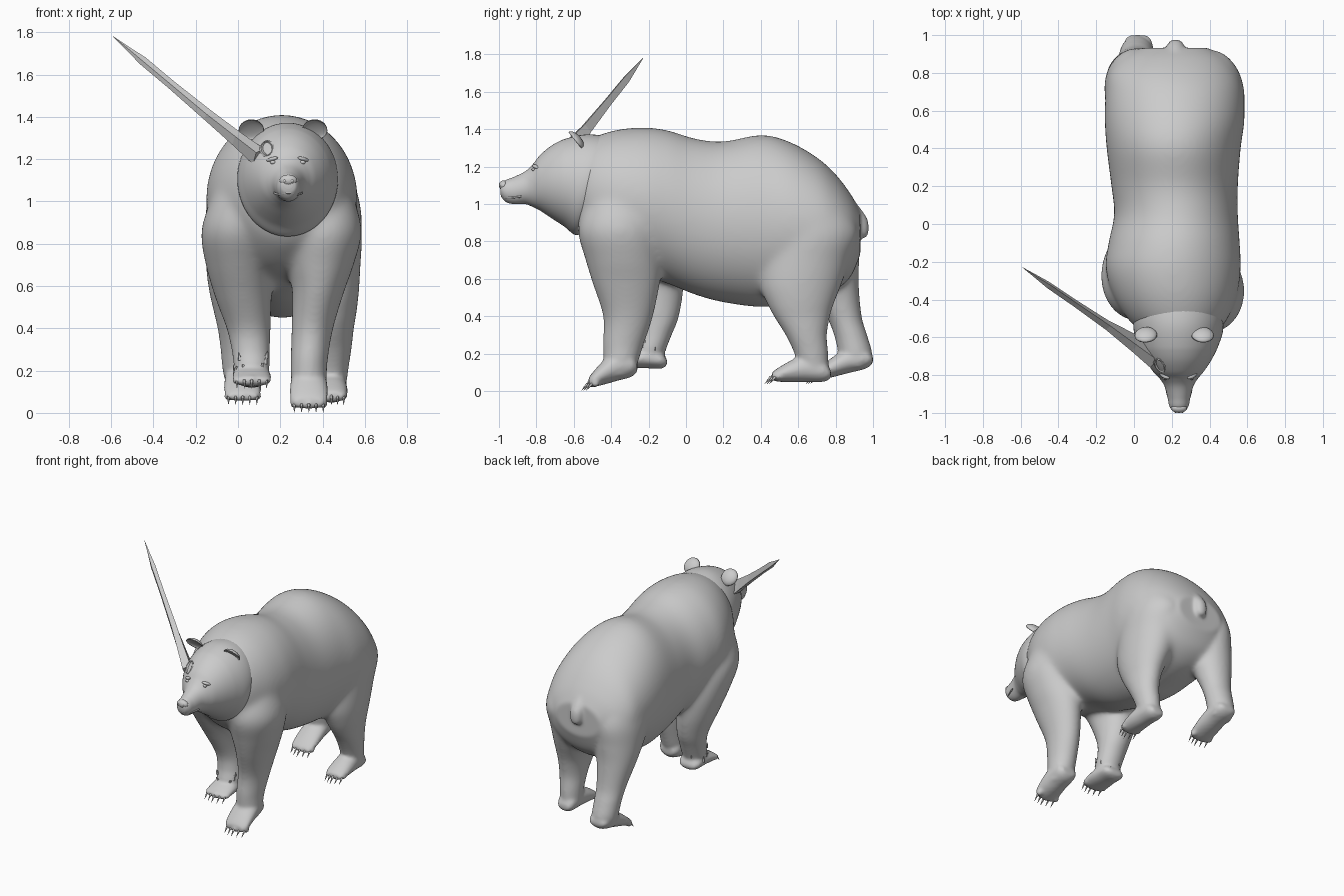
import bpy, bmesh, math, random
from mathutils import Vector, Matrix

if "Cube" in bpy.data.objects:
    bpy.data.objects.remove(bpy.data.objects["Cube"])

random.seed(4)
SIDES = 56


def smooth_steps(rows, steps=7):
    """Catmull-Rom interpolation of ring parameters."""
    out = []
    for i in range(len(rows) - 1):
        p = [rows[max(0, min(len(rows) - 1, i + k))] for k in (-1, 0, 1, 2)]
        for s in range(steps):
            t = s / steps
            out.append([0.5 * (2 * b + (c - a) * t + (2 * a - 5 * b + 4 * c - d) * t * t
                               + (3 * b - a - 3 * c + d) * t ** 3) for a, b, c, d in zip(*p)])
    return out + [list(rows[-1])]


def skin(bm, rings):
    loops = [[bm.verts.new(c) for c in ring] for ring in rings]
    for a, b in zip(loops, loops[1:]):
        for i in range(len(a)):
            j = (i + 1) % len(a)
            bm.faces.new((a[i], a[j], b[j], b[i]))
    bm.faces.new(loops[0])
    bm.faces.new(loops[-1])
    bmesh.ops.recalc_face_normals(bm, faces=bm.faces)


ANG = [2 * math.pi * i / SIDES for i in range(SIDES)]


def loft_y(bm, rows):
    """rows: y, z bottom, z top, x left, x right"""
    skin(bm, [[((l + r) / 2 + (r - l) / 2 * math.cos(a), y, (b + t) / 2 + (t - b) / 2 * math.sin(a))
               for a in ANG] for y, b, t, l, r in smooth_steps(rows)])


def loft_z(bm, rows):
    """rows: z, x centre, y centre, x radius, y radius"""
    skin(bm, [[(x + rx * math.cos(a), y + ry * math.sin(a), z) for a in ANG]
              for z, x, y, rx, ry in smooth_steps(rows)])


def finish(name, bm, smooth=True):
    me = bpy.data.meshes.new(name)
    bm.to_mesh(me)
    bm.free()
    ob = bpy.data.objects.new(name, me)
    bpy.context.collection.objects.link(ob)
    for p in me.polygons:
        p.use_smooth = smooth
    return ob


def ball(name, loc, size, tilt=(0, 0, 0), cup=False):
    bm = bmesh.new()
    bmesh.ops.create_uvsphere(bm, u_segments=20, v_segments=12, radius=1)
    for v in bm.verts:
        if cup and v.co.y < 0:
            v.co.y *= -0.45
        v.co = Vector([c * s for c, s in zip(v.co, size)])
    ob = finish(name, bm)
    ob.location, ob.rotation_euler = loc, tilt
    return ob


def spike(bm, a, b, r, n=8):
    a, b = Vector(a), Vector(b)
    d = b - a
    m = Matrix.Translation((a + b) / 2) @ d.to_track_quat('Z', 'Y').to_matrix().to_4x4()
    bmesh.ops.create_cone(bm, cap_ends=True, segments=n, radius1=r, radius2=r * 0.06,
                          depth=d.length, matrix=m)


# Torso
body = bmesh.new()
loft_y(body, [(-.60, .88, 1.22, .10, .38), (-.54, .79, 1.33, .0, .47), (-.40, .68, 1.39, -.10, .54),
              (-.24, .62, 1.41, -.15, .565), (-.10, .575, 1.395, -.135, .56), (.05, .515, 1.35, -.105, .55),
              (.20, .475, 1.335, -.12, .55), (.40, .45, 1.37, -.145, .565), (.55, .47, 1.335, -.155, .585),
              (.70, .50, 1.25, -.15, .58), (.80, .54, 1.16, -.135, .55), (.88, .61, 1.055, -.07, .49),
              (.932, .73, .96, .04, .39)])

# Legs
loft_z(body, [(1.25, .31, -.33, .09, .1), (1.1, .36, -.34, .15, .165), (.98, .39, -.35, .17, .2),
              (.85, .40, -.355, .185, .222), (.7, .39, -.335, .158, .203), (.58, .38, -.32, .125, .182),
              (.4, .352, -.31, .098, .133), (.25, .337, -.335, .087, .108), (.15, .335, -.35, .083, .09),
              (.08, .335, -.37, .07, .07)])
loft_z(body, [(1.25, .11, -.33, .09, .1), (1.1, .06, -.32, .15, .165), (.98, .03, -.31, .17, .2),
              (.85, .01, -.28, .185, .222), (.7, .01, -.22, .163, .203), (.55, .025, -.175, .135, .162),
              (.4, .05, -.15, .104, .112), (.3, .06, -.165, .09, .088), (.22, .065, -.19, .084, .082),
              (.15, .065, -.2, .07, .07)])
loft_z(body, [(1.12, .36, .62, .13, .13), (1.0, .39, .65, .165, .2), (.85, .405, .67, .18, .25),
              (.7, .41, .635, .17, .24), (.57, .425, .612, .147, .22), (.47, .442, .612, .118, .18),
              (.4, .448, .62, .1, .15), (.3, .45, .643, .086, .11), (.2, .445, .67, .076, .09),
              (.1, .44, .685, .068, .078)])
loft_z(body, [(1.12, .08, .62, .13, .13), (1.0, .04, .66, .165, .2), (.85, .02, .7, .175, .225),
              (.7, .01, .745, .163, .18), (.57, .0, .79, .137, .133), (.4, .005, .845, .102, .094),
              (.3, .01, .88, .092, .088), (.2, .015, .905, .087, .09), (.13, .02, .9, .075, .075)])

# Tail
loft_z(body, [(.82, .22, .945, .02, .018), (.85, .22, .94, .042, .036), (.92, .22, .925, .048, .045),
              (1.0, .22, .87, .05, .045)])

# Paws and claws
claws = bmesh.new()
for x, w, toe, heel, zt, zh, h in ((.335, .09, -.52, -.26, .012, .085, .15), (.065, .092, -.36, -.10, .125, .12, .10),
                                   (.442, .076, .46, .775, .048, .05, .13), (.022, .088, .68, 1.0, .048, .13, .12)):
    rows = []
    for t, lift, hf, wf in ((0, .012, .40, .75), (.1, .002, .58, .97), (.35, 0, .92, 1), (.6, 0, 1.1, .95),
                            (.88, 0, .9, .85), (1, .02, .45, .55)):
        b = zt + (zh - zt) * t
        rows.append((toe + (heel - toe) * t, b + lift, b + h * hf, x - w * wf, x + w * wf))
    loft_y(body, rows)
    for i in range(-2, 3):
        cx, back = x + i * w * .38, abs(i) * .012
        bmesh.ops.create_uvsphere(body, u_segments=12, v_segments=8, radius=w * .25,
                                  matrix=Matrix.Translation((cx, toe + .012 + back, zt + .03)))
        spike(claws, (cx, toe + .01 + back, zt + .036), (cx, toe - .028 + back, zt + .012), .010)
        spike(claws, (cx, toe - .006 + back, zt + .028), (cx, toe - .04 + back, zt - .010), .008)
finish("claws", claws)

# Fuse the lofts into one skin, then soften the upper part more than the paws
source = finish("skin_source", body)
rm = source.modifiers.new("blend", 'REMESH')
rm.mode, rm.voxel_size, rm.use_smooth_shade = 'VOXEL', .011, True
fused = bpy.data.meshes.new_from_object(source.evaluated_get(bpy.context.evaluated_depsgraph_get()))
bpy.data.objects.remove(source)
trunk = bpy.data.objects.new("body_and_legs", fused)
bpy.context.collection.objects.link(trunk)
group = trunk.vertex_groups.new(name="upper")
for v in fused.vertices:
    weight = max(0, min(1, (v.co.z - .35) / .25)) * max(0, min(1, (.93 - v.co.y) / .08))
    group.add([v.index], weight, 'REPLACE')
for label, count in (("soften", 6), ("soften_upper", 45)):
    sm = trunk.modifiers.new(label, 'SMOOTH')
    sm.factor, sm.iterations = .5, count
sm.vertex_group = "upper"

# Head
head = bmesh.new()
loft_y(head, [(-.42, 1.02, 1.33, .10, .38), (-.46, .93, 1.355, .03, .44), (-.52, .86, 1.37, .0, .47),
              (-.58, .835, 1.37, .0, .47), (-.65, .88, 1.348, .025, .445), (-.72, .925, 1.312, .06, .41),
              (-.78, .965, 1.262, .10, .37), (-.82, .985, 1.212, .137, .337), (-.86, 1.0, 1.175, .162, .314),
              (-.92, 1.0, 1.145, .178, .298), (-.96, 1.01, 1.13, .186, .29), (-.985, 1.035, 1.115, .20, .276),
              (-.993, 1.06, 1.10, .215, .26)])
# shear the collar so its top sits further back than its chin side
for v in head.verts:
    if v.co.y > -.66:
        v.co.y += (v.co.y + .66) / .2 * .05 * (v.co.z - 1.0) / .3
finish("head", head)

# Face: nose, eyes, brows, ears
ball("nose", (.238, -.975, 1.1), (.042, .025, .027))
for side in (-1, 1):
    ball("eye", (.235 + side * .07, -.815, 1.185), (.014, .010, .009))
    ball("brow", (.235 + side * .073, -.803, 1.2), (.03, .014, .010), (0, side * .25, side * .5))
    ball("nostril", (.238 + side * .017, -.994, 1.097), (.008, .006, .007))
    ball("ear", (.213 + side * .150, -.59, 1.338), (.06, .032, .06), (.75, side * .4, side * .3), cup=True)

# Mouth line
cu = bpy.data.curves.new("mouth", 'CURVE')
cu.dimensions, cu.bevel_depth, cu.bevel_resolution = '3D', .005, 2
sp = cu.splines.new('NURBS')
sp.points.add(4)
for p, c in zip(sp.points, ((.172, -.88, 1.04), (.19, -.955, 1.03), (.238, -.995, 1.045),
                            (.286, -.955, 1.03), (.304, -.88, 1.04))):
    p.co = (*c, 1)
sp.use_endpoint_u, sp.order_u = True, 3
bpy.context.collection.objects.link(bpy.data.objects.new("mouth", cu))

# Long jagged shard lodged in the side of the head
shard = bmesh.new()
base, tip = Vector((.10, -.70, 1.20)), Vector((-.59, -.23, 1.78))
axis = (tip - base).normalized()
u = Vector((.1, .75, -.55))
u = (u - axis * u.dot(axis)).normalized()
v = axis.cross(u)
rings = []
for t, a, b in ((0, .085, .04), (.15, .06, .032), (.35, .033, .026), (.6, .024, .02), (.8, .022, .02),
                (.9, .012, .009), (1, .001, .001)):
    c = base.lerp(tip, t)
    rings.append([c + u * a, c + v * b, c - u * a * .8 + v * b * .3, c - u * a * .5 - v * b])
skin(shard, rings)
finish("head_shard", shard, False)

# Ragged wound rim on the forehead
rim = bmesh.new()
loops = []
for i in range(12):
    a = 2 * math.pi * i / 12
    c = Vector((.138 + .026 * math.cos(a), -.748 - .018 * math.cos(a) + .028 * math.sin(a), 1.25 + .034 * math.sin(a)))
    out = Vector((math.cos(a), -.3, math.sin(a)))
    r = random.uniform(.006, .011)
    loops.append([rim.verts.new(c + out * r * math.cos(k) + Vector((-.3, -.8, .4)) * r * math.sin(k))
                  for k in (0, 1.57, 3.14, 4.71)])
for i in range(12):
    a, b = loops[i], loops[(i + 1) % 12]
    for k in range(4):
        rim.faces.new((a[k], a[(k + 1) % 4], b[(k + 1) % 4], b[k]))
bmesh.ops.recalc_face_normals(rim, faces=rim.faces)
finish("forehead_wound", rim, False)

# Torn scraps around the injured front paw
scraps = bmesh.new()
for i in range(14):
    a, z = random.uniform(0, 2 * math.pi), random.uniform(.17, .28)
    p = Vector((.063 + .076 * math.cos(a), -.19 + .076 * math.sin(a), z))
    spike(scraps, p, p + Vector((.01 * math.cos(a), .01 * math.sin(a), random.uniform(-.05, .05))), .013, 4)
finish("torn_paw_scraps", scraps, False)
